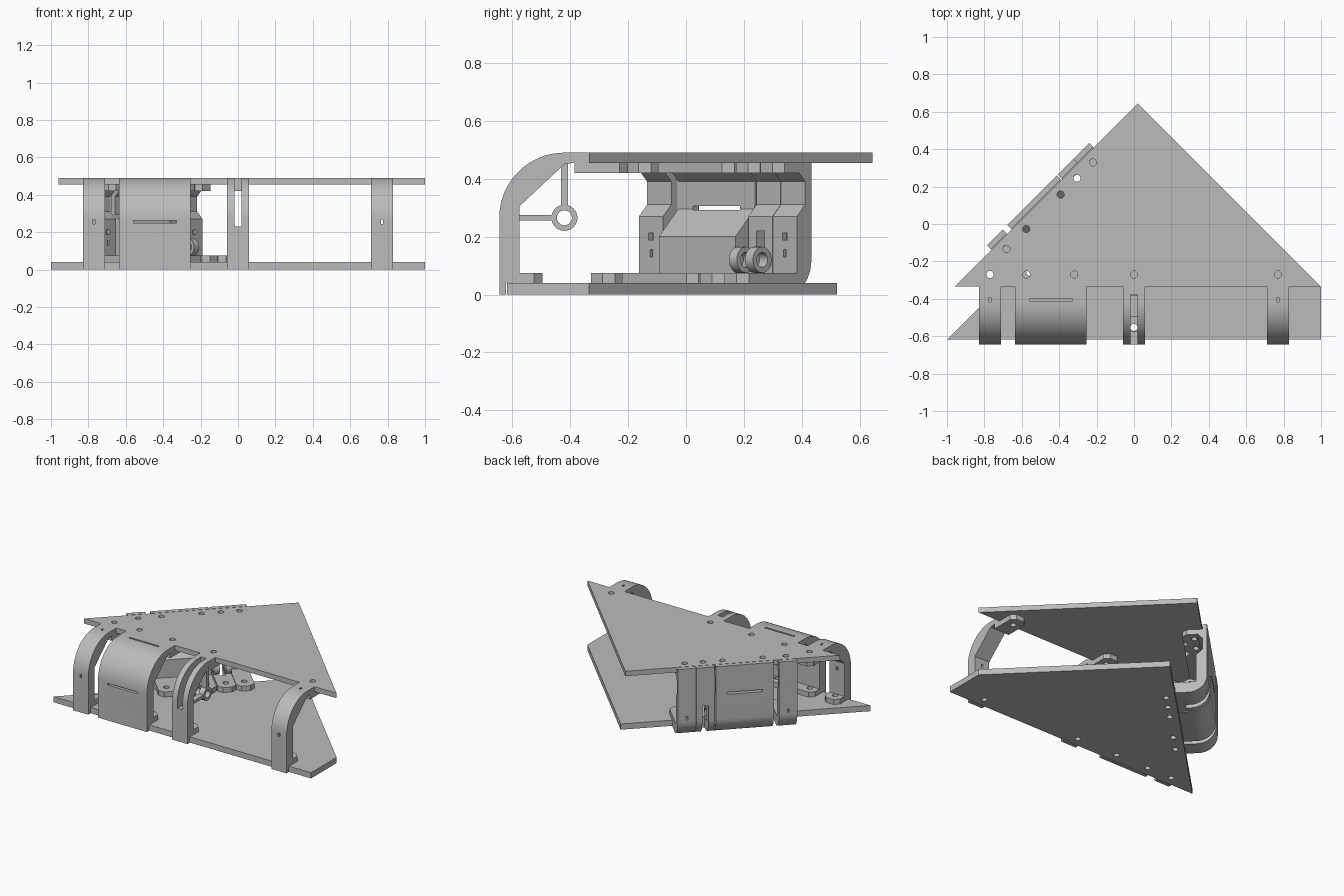
import bpy, bmesh, math
from mathutils import Matrix, Vector

if "Cube" in bpy.data.objects:
    bpy.data.objects.remove(bpy.data.objects["Cube"], do_unlink=True)

grey = bpy.data.materials.new("plain_grey")
grey.use_nodes = True
COLOUR = (0.5, 0.5, 0.5, 1)
grey.diffuse_color = COLOUR
grey.node_tree.nodes["Principled BSDF"].inputs["Base Color"].default_value = COLOUR

# Local frames: x runs along the plate edge, y points inward, z is up
FRONT = Matrix.Identity(4)
SIDE = Matrix.Translation((0.02, 0.65, 0)) @ Matrix.Rotation(math.radians(-135), 4, 'Z')
EDGE_TOP, EDGE_LOW = -0.335, 0.173
HOLE = 0.019


def arc(cy, cz, r, start, end, n=16):
    angles = [math.radians(start + (end - start) * i / n) for i in range(n + 1)]
    return [(cy + r * math.cos(a), cz + r * math.sin(a)) for a in angles]


def make_object(name, bm, frame):
    bmesh.ops.recalc_face_normals(bm, faces=bm.faces)
    mesh = bpy.data.meshes.new(name)
    bm.to_mesh(mesh)
    bm.free()
    mesh.materials.append(grey)
    ob = bpy.data.objects.new(name, mesh)
    bpy.context.collection.objects.link(ob)
    ob.matrix_world = frame
    return ob


def add_prism(bm, points, lo, hi, axis):
    def place(p):
        return (lo, *p) if axis == 'X' else (*p, lo)
    face = bm.faces.new([bm.verts.new(place(p)) for p in points])
    out = bmesh.ops.extrude_face_region(bm, geom=[face])
    verts = [g for g in out["geom"] if isinstance(g, bmesh.types.BMVert)]
    step = Vector((hi - lo, 0, 0)) if axis == 'X' else Vector((0, 0, hi - lo))
    bmesh.ops.translate(bm, verts=verts, vec=step)


def prism(name, points, lo, hi, axis='X', frame=FRONT, cuts=()):
    bm = bmesh.new()
    add_prism(bm, points, lo, hi, axis)
    ob = make_object(name, bm, frame)
    for cut in cuts:
        subtract(ob, cut, frame)
    bpy.ops.object.select_all(action='DESELECT')
    ob.select_set(True)
    bpy.context.view_layer.objects.active = ob
    bpy.ops.object.shade_smooth_by_angle(angle=math.radians(25))
    return ob


def box(x0, x1, y0, y1, z0, z1):
    return [(x0, y0), (x1, y0), (x1, y1), (x0, y1)], z0, z1, 'Z'


def round_hole(x, y, r=HOLE):
    return arc(x, y, r, 0, 345, 23), -1, 1, 'Z'


def subtract(ob, cut, frame):
    bm = bmesh.new()
    add_prism(bm, *cut)
    cutter = make_object("cutter", bm, frame)
    cutter.hide_render = True
    mod = ob.modifiers.new("cut", 'BOOLEAN')
    mod.operation, mod.solver, mod.object = 'DIFFERENCE', 'EXACT', cutter
    bpy.context.view_layer.update()
    bpy.context.view_layer.objects.active = ob
    bpy.ops.object.modifier_apply(modifier="cut")
    bpy.data.objects.remove(cutter, do_unlink=True)


def tab(name, x, half, y0, y1, z0, z1, frame, holes):
    c = 0.03
    pts = [(x - half, y0), (x + half, y0), (x + half, y1 - c), (x + half - c, y1),
           (x - half + c, y1), (x - half, y1 - c)]
    prism(name, pts, z0, z1, 'Z', frame, holes)


# Bracket cross-sections (y, z)
front_section = ([(-0.622, 0), (-0.645, 0)] + arc(-0.42, 0.265, 0.225, 180, 90)
                 + [(EDGE_TOP, 0.49), (EDGE_TOP, 0.455), (-0.385, 0.455), (-0.42, 0.45),
                    (-0.575, 0.305), (-0.575, 0.04), (-0.622, 0.04)])


def side_section(depth, low, high):
    return ([(0, 0.49), (-0.03, 0.49)] + arc(0.09, 0.12, 0.12, 180, 270)
            + [(EDGE_LOW, 0), (EDGE_LOW, 0.04), (EDGE_LOW, 0.075), (depth, 0.075),
               (depth, low), (0, high), (0, 0.39), (0.03, 0.42), (0.03, 0.455), (0, 0.455)])


# Plates
front_holes = [-0.77, -0.575, -0.32, 0, 0.77]
side_holes = [0.396, 0.516, 0.64, 0.9, 1.05]


def side_point(t, depth):
    return (SIDE @ Vector((t, depth, 0))).xy


top_cuts = [round_hole(x, -0.27) for x in front_holes]
top_cuts += [round_hole(*side_point(t, 0.057)) for t in side_holes]
prism("top_plate", [(-0.96, EDGE_TOP), (1, EDGE_TOP), (0.02, 0.645)], 0.455, 0.49, 'Z',
      cuts=top_cuts)
low_cuts = [round_hole(x, -0.553) for x in front_holes]
low_cuts += [round_hole(*side_point(t, 0.235)) for t in side_holes]
prism("bottom_plate", [(-1, -0.618), (1, -0.618), (1, -0.335), (0.142, 0.522)], 0, 0.04, 'Z',
      cuts=low_cuts)


# Front brackets: upright at the bottom plate, curving over to the top plate
def front_bracket(kind, x, half, holes):
    cuts = []
    if kind == "slotted":
        cuts = [box(x - 0.02, x + 0.02, -0.7, -0.38, 0.23, 0.6)]
    else:
        w = 0.115 if kind == "wide" else 0.006
        h = 0.006 if kind == "wide" else 0.012
        cuts = [box(x - w, x + w, -0.7, -0.5, 0.255 - h, 0.255 + h),
                box(x - w, x + w, -0.405 - h, -0.405 + h, 0.4, 0.6)]
    prism(kind + "_front_bracket", front_section, x - half, x + half, 'X', FRONT, cuts)
    tab(kind + "_front_top_tab", x, half, -0.385, -0.2, 0.42, 0.455, FRONT,
        [round_hole(h, -0.27) for h in holes])
    tab(kind + "_front_low_tab", x, half, -0.575, -0.495, 0.04, 0.075, FRONT,
        [round_hole(h, -0.553) for h in holes])


front_bracket("narrow", -0.77, 0.059, [-0.77])
front_bracket("wide", -0.445, 0.19, [-0.575, -0.32])
front_bracket("slotted", 0, 0.059, [0])
front_bracket("narrow", 0.77, 0.059, [0.77])


# Side brackets: upright at the top plate, curving under to the bottom plate
def side_bracket(kind, t, half, holes):
    if kind == "wide":
        section = side_section(0.095, 0.2, 0.295)
        cuts = [box(t - 0.115, t + 0.115, -0.1, 0.06, 0.291, 0.305)]
    else:
        section = side_section(0.04, 0.27, 0.31)
        cuts = [box(t - 0.006, t + 0.006, -0.1, 0.1, 0.13, 0.155),
                box(t - 0.012, t + 0.012, 0.02, 0.1, 0.188, 0.212)]
    if kind == "slotted":
        cuts = [box(t - 0.02, t + 0.02, -0.1, 0.12, -0.1, 0.22)]
    prism(kind + "_side_bracket", section, t - half, t + half, 'X', SIDE, cuts)
    tab(kind + "_side_top_tab", t, half, 0.03, 0.13, 0.42, 0.455, SIDE,
        [round_hole(h, 0.057) for h in holes])
    tab(kind + "_side_low_tab", t, half, EDGE_LOW, 0.305, 0.04, 0.075, SIDE,
        [round_hole(h, 0.235) for h in holes])


side_bracket("narrow", 0.396, 0.059, [0.396])
side_bracket("slotted", 0.516, 0.059, [0.516])
side_bracket("wide", 0.77, 0.187, [0.64, 0.9])
side_bracket("narrow", 1.05, 0.059, [1.05])

# Axle rings beside each slot, with struts on the front pair
for frame, x, y, z in ((FRONT, 0, -0.42, 0.265), (SIDE, 0.516, 0.09, 0.12)):
    for s in (-1, 1):
        a, b = sorted((x + s * 0.02, x + s * 0.059))
        bore = (arc(y, z, 0.026, 0, 345, 23), a - 0.1, b + 0.1, 'X')
        prism("axle_ring", arc(y, z, 0.045, 0, 352.5, 47), a, b, 'X', frame, [bore])
        if frame is FRONT:
            prism("upright_strut", [(y - 0.012, z + 0.04), (y + 0.012, z + 0.04),
                                    (y + 0.012, 0.46), (y - 0.012, 0.46)], a, b)
            prism("level_strut", [(-0.58, z - 0.01), (y - 0.04, z - 0.01),
                                  (y - 0.04, z + 0.01), (-0.58, z + 0.01)], a, b)
